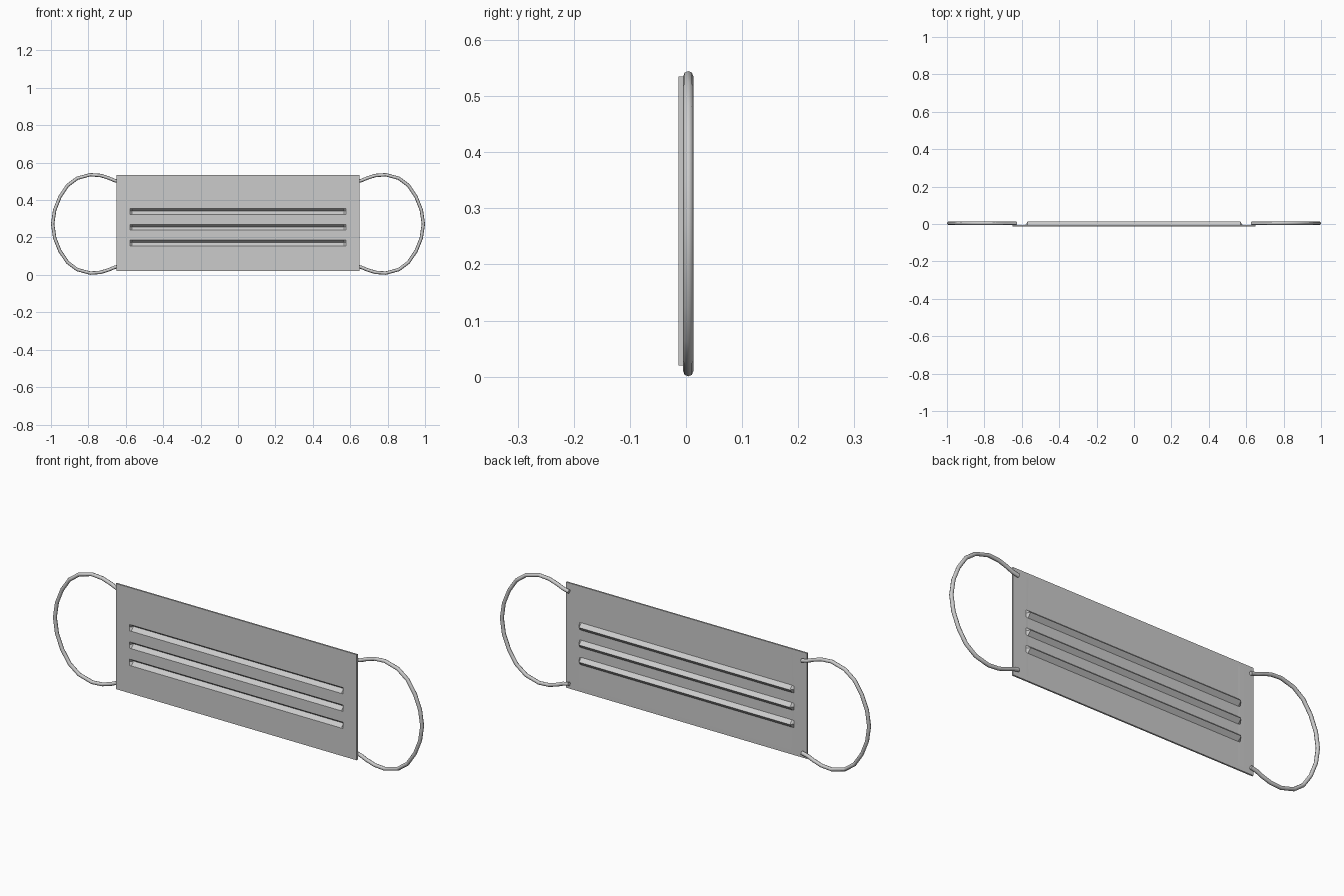
import bpy, bmesh

if "Cube" in bpy.data.objects:
    bpy.data.objects.remove(bpy.data.objects["Cube"])

FRONT_Y = -0.013      # front surface of the cloth
THICK = 0.008         # cloth thickness
DEPTH = 0.018         # pleat depth
MID_Z = 0.2725        # height of the loop centres


def make_panel():
    # Flat cloth sheet whose rows are pushed back into three V-shaped pleats
    xs = [-0.65, -0.60, -0.577, -0.567, 0.567, 0.577, 0.60, 0.65]
    rows = [(0.02, 0), (0.04, 0)]
    for z in (0.172, 0.256, 0.341):
        rows += [(z - 0.017, 0), (z, DEPTH), (z + 0.014, 0)]
    rows += [(0.515, 0), (0.535, 0)]

    bm = bmesh.new()
    grid = [[bm.verts.new((x, FRONT_Y + (d if abs(x) < 0.57 else 0), z)) for x in xs]
            for z, d in rows]
    for lo, hi in zip(grid, grid[1:]):
        for i in range(len(xs) - 1):
            bm.faces.new((lo[i], lo[i + 1], hi[i + 1], hi[i]))
    mesh = bpy.data.meshes.new("mask_panel")
    bm.to_mesh(mesh)
    bm.free()
    panel = bpy.data.objects.new("mask_panel", mesh)
    bpy.context.collection.objects.link(panel)
    solid = panel.modifiers.new("thickness", 'SOLIDIFY')
    solid.thickness = THICK
    solid.offset = -1


def make_loop(name, side):
    # Elastic ear loop: upper half of the path, mirrored to the lower half
    half = [(0.628, 0.225), (0.66, 0.232), (0.69, 0.245), (0.735, 0.259), (0.79, 0.263),
            (0.86, 0.244), (0.912, 0.205), (0.952, 0.145), (0.98, 0.075)]
    path = half + [(0.991, 0.0)] + [(x, -z) for x, z in reversed(half)]
    curve = bpy.data.curves.new(name, 'CURVE')
    curve.dimensions = '3D'
    curve.bevel_depth = 0.009
    curve.bevel_resolution = 2
    curve.use_fill_caps = True
    spline = curve.splines.new('POLY')
    spline.points.add(len(path) - 1)
    for point, (x, z) in zip(spline.points, path):
        point.co = (side * x, 0.004, MID_Z + z, 1)
    spline.use_smooth = True
    bpy.context.collection.objects.link(bpy.data.objects.new(name, curve))


make_panel()
make_loop("ear_loop_right", 1)
make_loop("ear_loop_left", -1)
